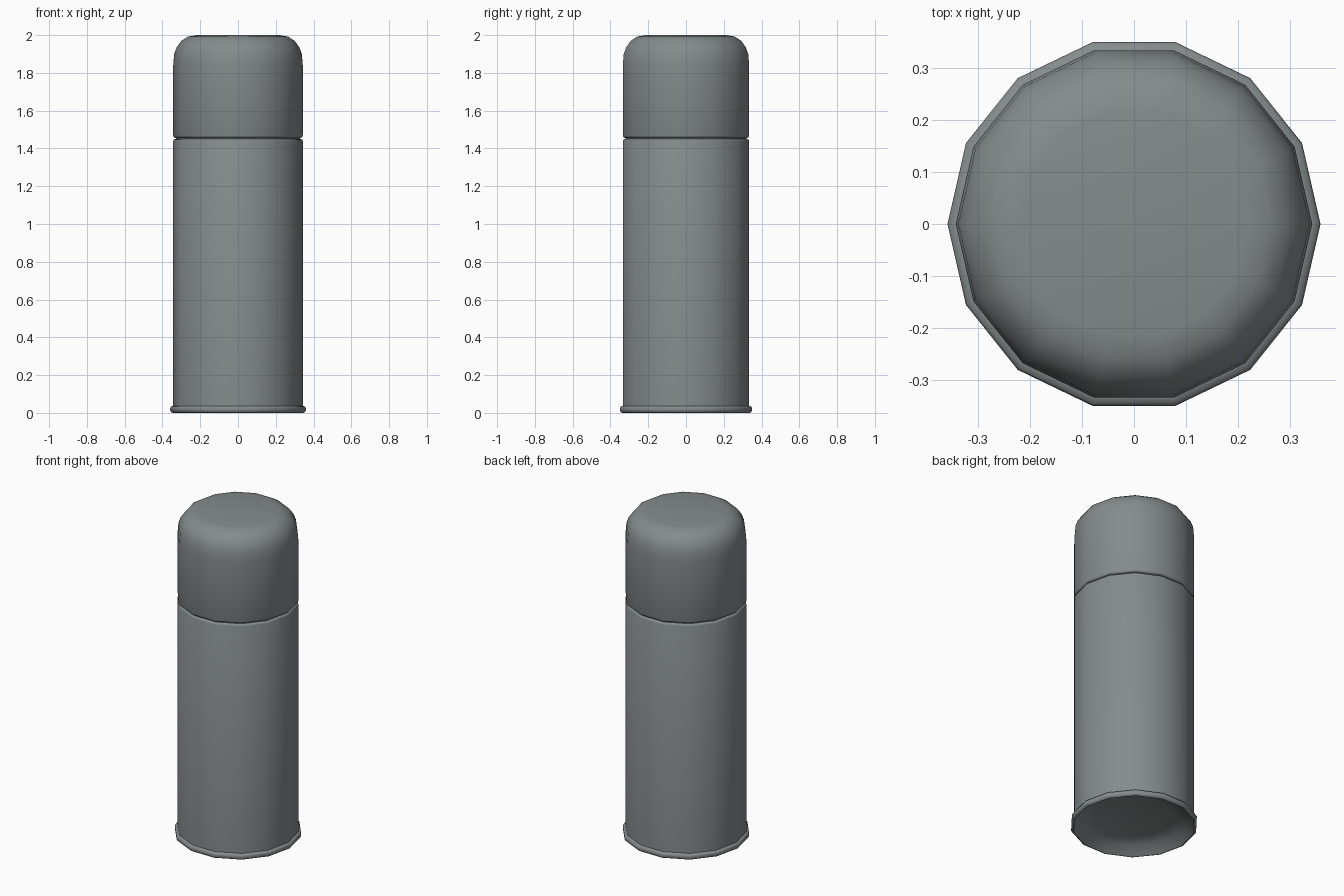
import bpy, bmesh, math

if "Cube" in bpy.data.objects:
    bpy.data.objects.remove(bpy.data.objects["Cube"])

SIDES = 14

# Dark grey paint
paint = bpy.data.materials.new("dark_grey")
paint.diffuse_color = (0.235, 0.26, 0.26, 1)
paint.use_nodes = True
paint.node_tree.nodes["Principled BSDF"].inputs["Base Color"].default_value = paint.diffuse_color


def lathe(name, profile):
    """Spin an (r, z) profile about z; a radius of 0 becomes a pole."""
    bm = bmesh.new()
    rings = []
    for r, z in profile:
        if r == 0:
            rings.append([bm.verts.new((0, 0, z))] * SIDES)
        else:
            rings.append([bm.verts.new((r * math.cos(2 * math.pi * i / SIDES),
                                        r * math.sin(2 * math.pi * i / SIDES), z))
                          for i in range(SIDES)])
    for a, b in zip(rings, rings[1:]):
        for i in range(SIDES):
            j = (i + 1) % SIDES
            bm.faces.new(list(dict.fromkeys((a[i], a[j], b[j], b[i]))))
    bmesh.ops.recalc_face_normals(bm, faces=bm.faces[:])
    mesh = bpy.data.meshes.new(name)
    bm.to_mesh(mesh)
    bm.free()
    mesh.materials.append(paint)
    obj = bpy.data.objects.new(name, mesh)
    bpy.context.collection.objects.link(obj)
    bpy.ops.object.select_all(action='DESELECT')
    obj.select_set(True)
    bpy.context.view_layer.objects.active = obj
    bpy.ops.object.shade_smooth_by_angle(angle=math.radians(50))
    return obj


# Flask body: domed recess underneath, rolled foot rim, wall, narrow neck
lathe("flask_body", [
    (0, 0.065), (0.22, 0.06), (0.29, 0.043), (0.33, 0.01), (0.345, 0.0),
    (0.354, 0.004), (0.359, 0.012), (0.359, 0.026), (0.354, 0.034),
    (0.343, 0.037), (0.343, 1.44), (0.340, 1.447), (0.332, 1.451),
    (0.328, 1.451), (0.328, 1.47), (0, 1.47)])

# Cup lid: small rounded lower lip, straight wall, domed shoulder, flat top
lathe("cup_lid", [
    (0, 1.456), (0.332, 1.456), (0.340, 1.460), (0.343, 1.468),
    (0.343, 1.84), (0.338, 1.90), (0.325, 1.935), (0.300, 1.97),
    (0.265, 1.992), (0.22, 2.0), (0, 2.0)])
